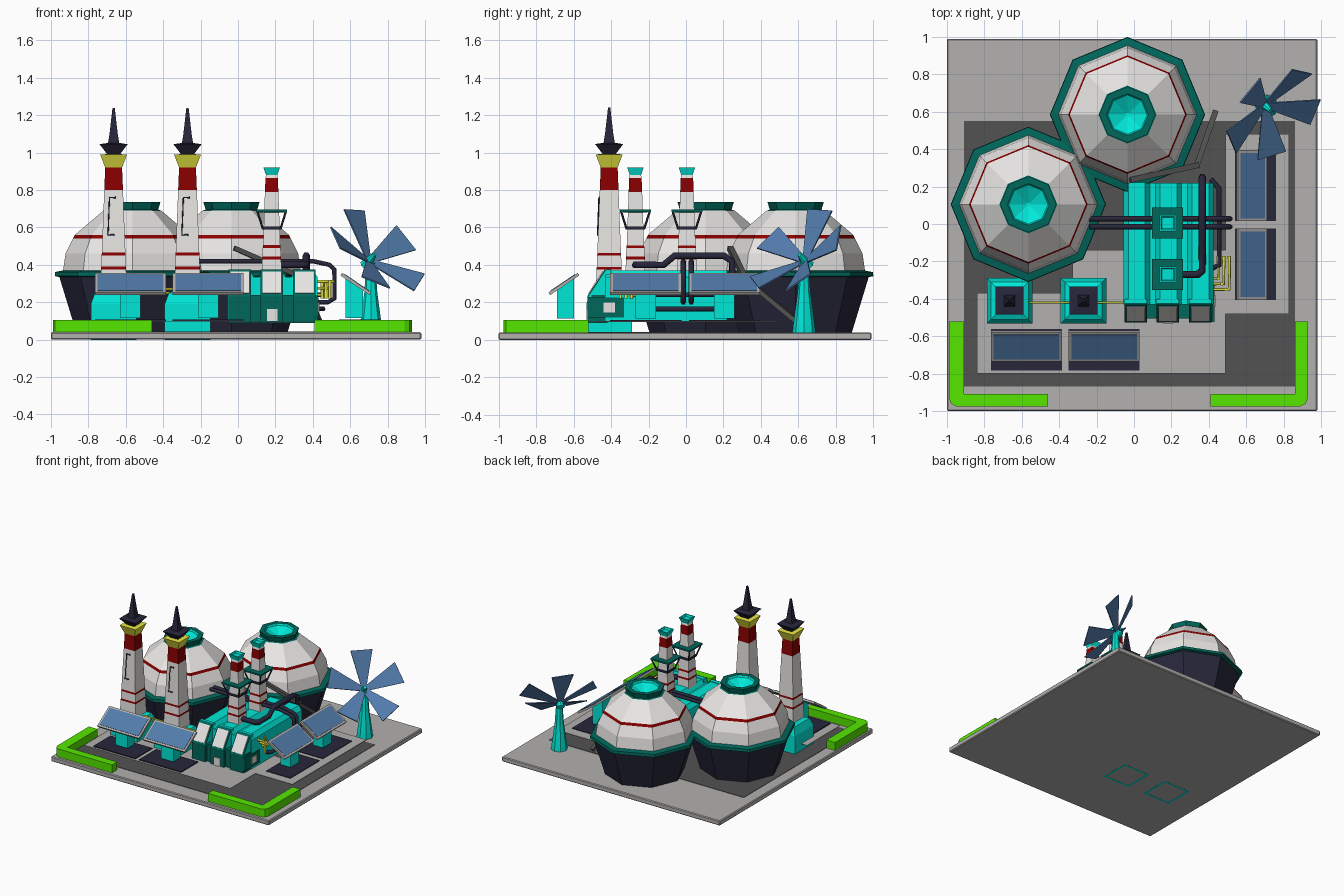
import bpy, bmesh, math
from mathutils import Vector, Matrix

if "Cube" in bpy.data.objects:
    bpy.data.objects.remove(bpy.data.objects["Cube"])

def mat(name, r, g, b):
    m = bpy.data.materials.new(name)
    m.diffuse_color = (r, g, b, 1)
    m.use_nodes = True
    m.node_tree.nodes["Principled BSDF"].inputs["Base Color"].default_value = m.diffuse_color
    return m

WHITE = mat("off_white", .80, .79, .77)
GREY = mat("concrete_grey", .45, .44, .43)
DARK = mat("asphalt_grey", .085, .085, .085)
CYAN = mat("turquoise", 0, .82, .70)
TEAL = mat("dark_teal", 0, .135, .105)
RED = mat("red", .26, 0, 0)
YELLOW = mat("yellow", .86, .86, .06)
NAVY = mat("navy", .021, .02, .045)
BLUE = mat("panel_blue", .085, .20, .41)
GREEN = mat("lime_green", .10, .87, 0)

def finish(name, bm, mats, mtx=None):
    bmesh.ops.recalc_face_normals(bm, faces=bm.faces)
    if mtx:
        bm.transform(mtx)
    me = bpy.data.meshes.new(name)
    bm.to_mesh(me)
    bm.free()
    for m in mats:
        me.materials.append(m)
    ob = bpy.data.objects.new(name, me)
    bpy.context.collection.objects.link(ob)
    return ob

def box(name, x0, x1, y0, y1, z0, z1, m, mtx=None):
    bm = bmesh.new()
    bmesh.ops.create_cube(bm, size=1)
    bm.transform(Matrix.Translation(((x0+x1)/2, (y0+y1)/2, (z0+z1)/2)) @ Matrix.Diagonal((x1-x0, y1-y0, z1-z0, 1)))
    return finish(name, bm, [m], mtx)

def lathe(name, cx, cy, prof, segs, sides=8):
    """Stack of rings (r, z); segs gives the material of each band. 4 sides: r is half-width."""
    bm = bmesh.new()
    k, rot = (math.sqrt(2), math.pi/4) if sides == 4 else (1, 0)
    rings = [[bm.verts.new((cx + r*k*math.cos(rot + 2*math.pi*i/sides), cy + r*k*math.sin(rot + 2*math.pi*i/sides), z))
              for i in range(sides)] for r, z in prof]
    mats = list(dict.fromkeys(segs))
    for a, b, m in zip(rings, rings[1:], segs):
        for i in range(sides):
            j = (i+1) % sides
            bm.faces.new((a[i], a[j], b[j], b[i])).material_index = mats.index(m)
    bm.faces.new(rings[0]).material_index = mats.index(segs[0])
    bm.faces.new(rings[-1]).material_index = mats.index(segs[-1])
    return finish(name, bm, mats)

def prism(name, pts, axis, a, b, m, mtx=None):
    """Extrude a 2D outline along x, y or z from a to b."""
    put = {'x': lambda p, t: (t, p[0], p[1]), 'y': lambda p, t: (p[0], t, p[1]), 'z': lambda p, t: (p[0], p[1], t)}[axis]
    bm = bmesh.new()
    A = [bm.verts.new(put(p, a)) for p in pts]
    B = [bm.verts.new(put(p, b)) for p in pts]
    bm.faces.new(A)
    bm.faces.new(B)
    for i in range(len(pts)):
        j = (i+1) % len(pts)
        bm.faces.new((A[i], A[j], B[j], B[i]))
    return finish(name, bm, [m], mtx)

def pipe(name, pts, r, m):
    cu = bpy.data.curves.new(name, 'CURVE')
    cu.dimensions = '3D'
    cu.bevel_depth, cu.bevel_resolution, cu.use_fill_caps = r, 1, True
    sp = cu.splines.new('POLY')
    sp.points.add(len(pts)-1)
    for p, co in zip(sp.points, pts):
        p.co = (*co, 1)
    cu.materials.append(m)
    bpy.context.collection.objects.link(bpy.data.objects.new(name, cu))

# ground slab, road surface and raised platforms
slab = box("base_slab", -1, .98, -1, .99, 0, .04, GREY)
bev = slab.modifiers.new("edge", 'BEVEL')
bev.width, bev.segments = .006, 1
box("road_surface", -.91, .86, -.87, .55, .039, .043, DARK)
box("front_platform", -.84, .49, -.80, -.37, .096, .099, GREY)
box("factory_platform", -.33, .49, -.37, -.14, .096, .099, GREY)
box("right_platform", .49, .83, -.48, .48, .096, .102, GREY)

# green corner barriers with a cut outer corner
for side, x0, x1, xe in (("left", -.99, -.91, -.46), ("right", .93, .86, .41)):
    s = 1 if side == "left" else -1
    prism("barrier_" + side, [(x0, -.52), (x0, -.93), (x0+.012*s, -.96), (x0+.04*s, -.975), (xe, -.975),
          (xe, -.91), (x1, -.91), (x1, -.52)], 'z', .04, .105, GREEN)

# two octagonal storage tanks with a shallow turquoise bowl on top
for i, (cx, cy) in enumerate(((-.035, .585), (-.565, .105))):
    lathe(f"storage_tank_{i+1}", cx, cy,
          [(.30, .04), (.39, .335), (.415, .34), (.412, .362), (.37, .37), (.357, .46), (.317, .54), (.308, .56),
           (.155, .69), (.138, .695), (.15, .735), (.112, .735), (.105, .72), (.01, .67)],
          [NAVY, TEAL, TEAL, TEAL, WHITE, WHITE, RED, WHITE, TEAL, TEAL, TEAL, CYAN, CYAN])

# two tall square chimneys on turquoise plinths
for i, cx in enumerate((-.665, -.27)):
    cy = -.41
    n = str(i+1)
    lathe("chimney_plinth_" + n, cx, cy, [(.122, .04), (.122, .19), (.10, .25), (.06, .27)], [CYAN]*3, 4)
    lathe("plinth_underside_frame_" + n, cx, cy, [(.122, .002), (.122, -.001), (.106, -.001), (.106, .002)],
          [CYAN]*3, 4)
    lathe("chimney_shaft_" + n, cx, cy,
          [(.072, .25), (.067, .375), (.066, .39), (.064, .45), (.063, .465), (.05, .80), (.045, .92), (.072, .99),
           (.035, .992), (.075, 1.045), (.03, 1.052), (.022, 1.10), (.006, 1.24)],
          [WHITE, RED, WHITE, RED, WHITE, RED, YELLOW, YELLOW, NAVY, NAVY, NAVY, NAVY], 4)
    pipe("chimney_ladder_" + n, [(cx+.012, cy-.052, .76), (cx-.022, cy-.053, .76), (cx-.03, cy-.0605, .56),
                                 (cx+.005, cy-.0605, .56)], .005, NAVY)

# solar panels: built facing the front, then moved and turned
def solar(n, x, y, turn):
    M = Matrix.Translation((x, y, 0)) @ Matrix.Rotation(turn, 4, 'Z')
    T = M @ Matrix.Translation((0, 0, .298)) @ Matrix.Rotation(math.radians(34), 4, 'X')
    box(f"solar_frame_{n}", -.19, .19, -.094, .094, -.008, .008, GREY, T)
    box(f"solar_cells_{n}", -.175, .175, -.079, .079, .008, .011, BLUE, T)
    prism(f"solar_stand_{n}", [(-.037, .115), (.054, .115), (.054, .325), (-.037, .265)], 'x', -.055, .055, CYAN, M)
    box(f"solar_ground_plate_{n}", -.19, .19, -.13, .09, .099, .107, NAVY, M)

solar(1, -.575, -.652, 0)
solar(2, -.16, -.652, 0)
solar(3, .63, -.215, math.pi/2)
solar(4, .63, .205, math.pi/2)

# factory hall with three bevelled roof bays
prof = [(-.055, .10)]
for cx in (.015, .185, .355):
    prof += [(cx-.07, .335), (cx-.045, .37), (cx+.045, .37), (cx+.07, .335)]
    if cx < .3:
        prof += [(cx+.085, .335)]
prof += [(.425, .10)]
prism("factory_hall", prof, 'y', -.43, .22, CYAN)
box("factory_front_wall", -.05, .42, -.505, -.43, .09, .24, TEAL)
slope = math.atan2(.145, .095)
for i, cx in enumerate((.01, .18, .355)):
    box(f"factory_bay_{i+1}", cx-.06, cx+.06, -.525, -.42, .09, .23, TEAL)
    prism(f"bay_top_{i+1}", [(-.40, .23), (-.52, .23), (-.425, .375), (-.40, .375)], 'x', cx-.06, cx+.06, CYAN)
    T = Matrix.Translation((cx, -.4775, .3025)) @ Matrix.Rotation(slope, 4, 'X')
    box(f"bay_window_frame_{i+1}", -.06, .06, -.086, .086, -.005, .003, TEAL, T)
    box(f"bay_window_{i+1}", -.05, .05, -.07, .07, .003, .008, WHITE, T)
box("factory_front_door", .155, .21, -.532, -.525, .10, .165, WHITE)
box("factory_side_panel", .415, .431, -.525, -.33, .12, .225, TEAL)
box("factory_side_window", .431, .437, -.44, -.38, .145, .20, WHITE)

# two small stacks with collars on struts
for i, cy in enumerate((.005, -.27)):
    cx = .18
    n = str(i+1)
    lathe("small_stack_" + n, cx, cy,
          [(.052, .36), (.051, .43), (.05, .445), (.048, .49), (.046, .505), (.036, .79), (.033, .865), (.03, .88),
           (.044, .92), (.036, .92), (.03, .905)],
          [WHITE, RED, WHITE, RED, WHITE, RED, WHITE, CYAN, CYAN, CYAN], 4)
    lathe("stack_collar_" + n, cx, cy, [(.04, .68), (.083, .682), (.083, .695), (.04, .695)], [TEAL]*3, 4)
    lathe("stack_lower_collar_" + n, cx, cy, [(.052, .59), (.052, .605)], [NAVY], 4)
    for sx in (-1, 1):
        for sy in (-1, 1):
            pipe(f"collar_strut_{n}_{sx}_{sy}", [(cx+.048*sx, cy+.048*sy, .595), (cx+.076*sx, cy+.076*sy, .685)], .006, NAVY)

# pipework
for i, y in enumerate((.028, -.015)):
    pipe(f"cross_pipe_{i+1}", [(-.24, y, .42), (.40, y, .42), (.49, y, .40), (.515, y, .375), (.515, y, .22),
                               (.48, y, .20), (.42, y, .20)], .014, NAVY)
pipe("roof_pipe", [(.23, -.27, .40), (.34, -.27, .40), (.365, -.25, .40), (.365, -.12, .40), (.365, -.06, .45),
                   (.365, .20, .45), (.365, .245, .42), (.365, .25, .33)], .02, NAVY)
for i, z in enumerate((.24, .165)):
    pipe(f"side_pipe_{i+1}", [(.41, -.24, z), (.455, -.22, z), (.455, .19, z), (.41, .24, z)], .014, NAVY)
for i in range(3):
    z = .24 + .035*i
    y = -.29 - .03*i
    pipe(f"yellow_pipe_{i+1}", [(.38, y, z), (.45+.03*i, y, z), (.45+.03*i, -.17, z)], .009, YELLOW)
    pipe(f"yellow_riser_{i+1}", [(.45+.02*i, y, .22), (.45+.02*i, y, .32)], .009, YELLOW)
for i, z in enumerate((.25, .27)):
    pipe(f"yellow_link_{i+1}", [(-.56, -.42, z), (-.04, -.42, z)], .006, YELLOW)

# conveyor rising around the rear tank
def beam(name, a, b, w, h, m):
    a, b = Vector(a), Vector(b)
    d = b - a
    M = Matrix.Translation((a+b)/2) @ d.to_track_quat('Y', 'Z').to_matrix().to_4x4()
    box(name, -w/2, w/2, -d.length/2, d.length/2, -h/2, h/2, m, M)

beam("conveyor_lower", (.435, .60, .09), (.335, .31, .33), .03, .025, DARK)
beam("conveyor_upper", (.345, .315, .33), (-.02, .235, .49), .03, .025, DARK)

# wind turbine with five cupped blades, one pointing up
tx, ty, hz = .70, .635, .42
lathe("turbine_mast", tx+.01, ty-.005, [(.062, .04), (.058, .08), (.035, .25), (.024, .41)], [CYAN]*3, 8)
nrm = Vector((.54, -.54, .65)).normalized()
side = Vector((1, 1, 0)).normalized()
R = Matrix.Translation((tx, ty, hz)) @ Matrix((side, nrm.cross(side), nrm)).transposed().to_4x4()
bm = bmesh.new()
bmesh.ops.create_cone(bm, cap_ends=True, segments=8, radius1=.032, radius2=.012, depth=.09)
finish("turbine_hub", bm, [CYAN], R @ Matrix.Translation((0, 0, .01)))
for k in range(5):
    # cone the blade forward and pitch it slightly about its own length
    B = (R @ Matrix.Rotation(math.radians(18 + 72*k), 4, 'Z') @ Matrix.Rotation(math.radians(-18), 4, 'Y')
         @ Matrix.Rotation(math.radians(6), 4, 'X'))
    prism(f"turbine_blade_{k+1}", [(.02, -.02), (.295, -.085), (.295, .085), (.02, .02)], 'z', -.004, .004, BLUE, B)
